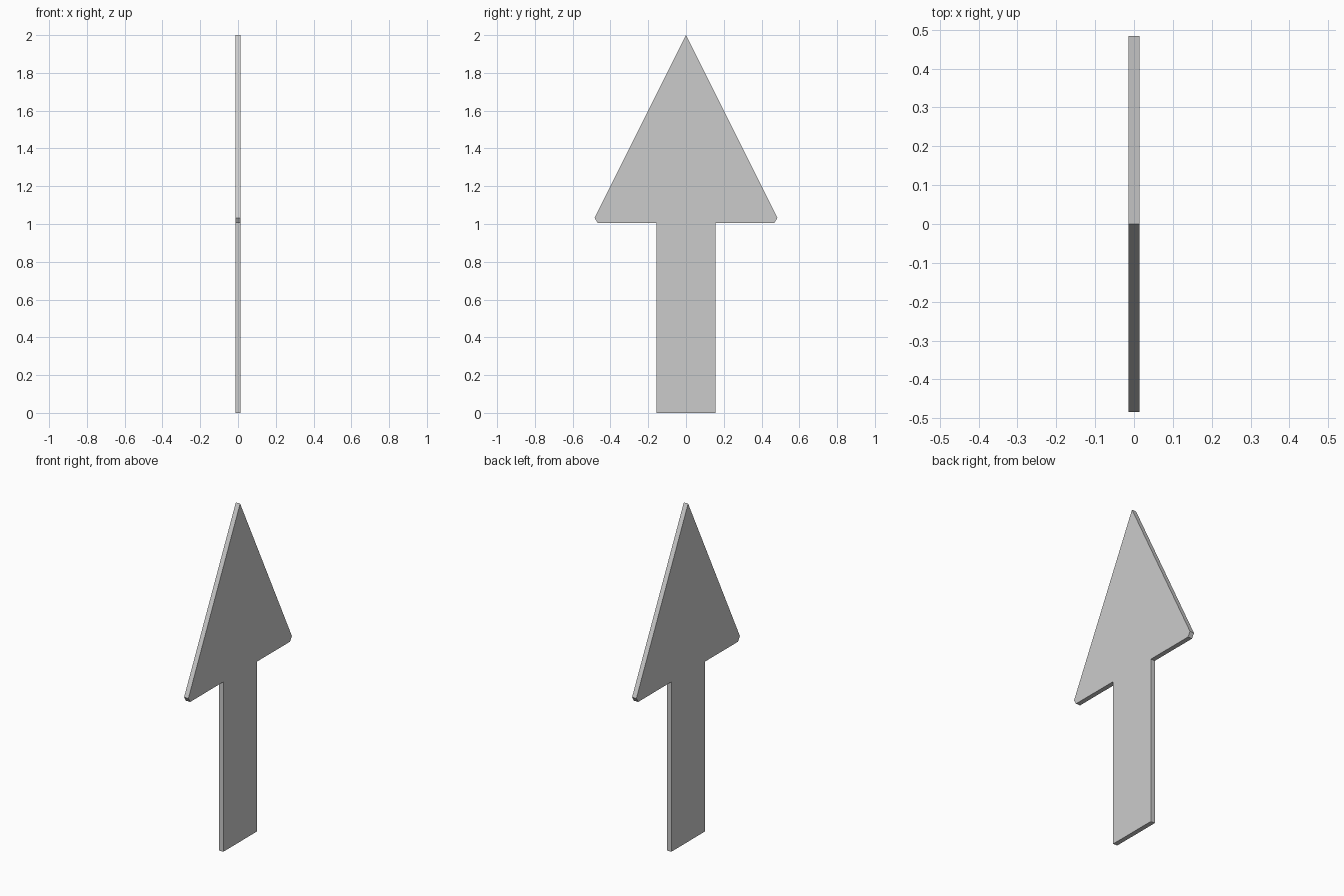
import bpy, bmesh

if "Cube" in bpy.data.objects:
    bpy.data.objects.remove(bpy.data.objects["Cube"])

HALF_THICK = 0.014

# Right half of the arrow outline (y, z), bottom to just below the tip
half = [(0.157, 0.0), (0.157, 1.005), (0.467, 1.005), (0.484, 1.032)]
outline = half + [(0.0, 2.0)] + [(-y, z) for y, z in reversed(half)]

# Flat arrow plate: outline face extruded along x
bm = bmesh.new()
face = bm.faces.new([bm.verts.new((-HALF_THICK, y, z)) for y, z in outline])
ext = bmesh.ops.extrude_face_region(bm, geom=[face], use_keep_orig=True)
moved = [v for v in ext["geom"] if isinstance(v, bmesh.types.BMVert)]
bmesh.ops.translate(bm, verts=moved, vec=(2 * HALF_THICK, 0, 0))
bmesh.ops.recalc_face_normals(bm, faces=bm.faces)

mesh = bpy.data.meshes.new("arrow_plate")
bm.to_mesh(mesh)
bm.free()
bpy.context.collection.objects.link(bpy.data.objects.new("arrow_plate", mesh))
